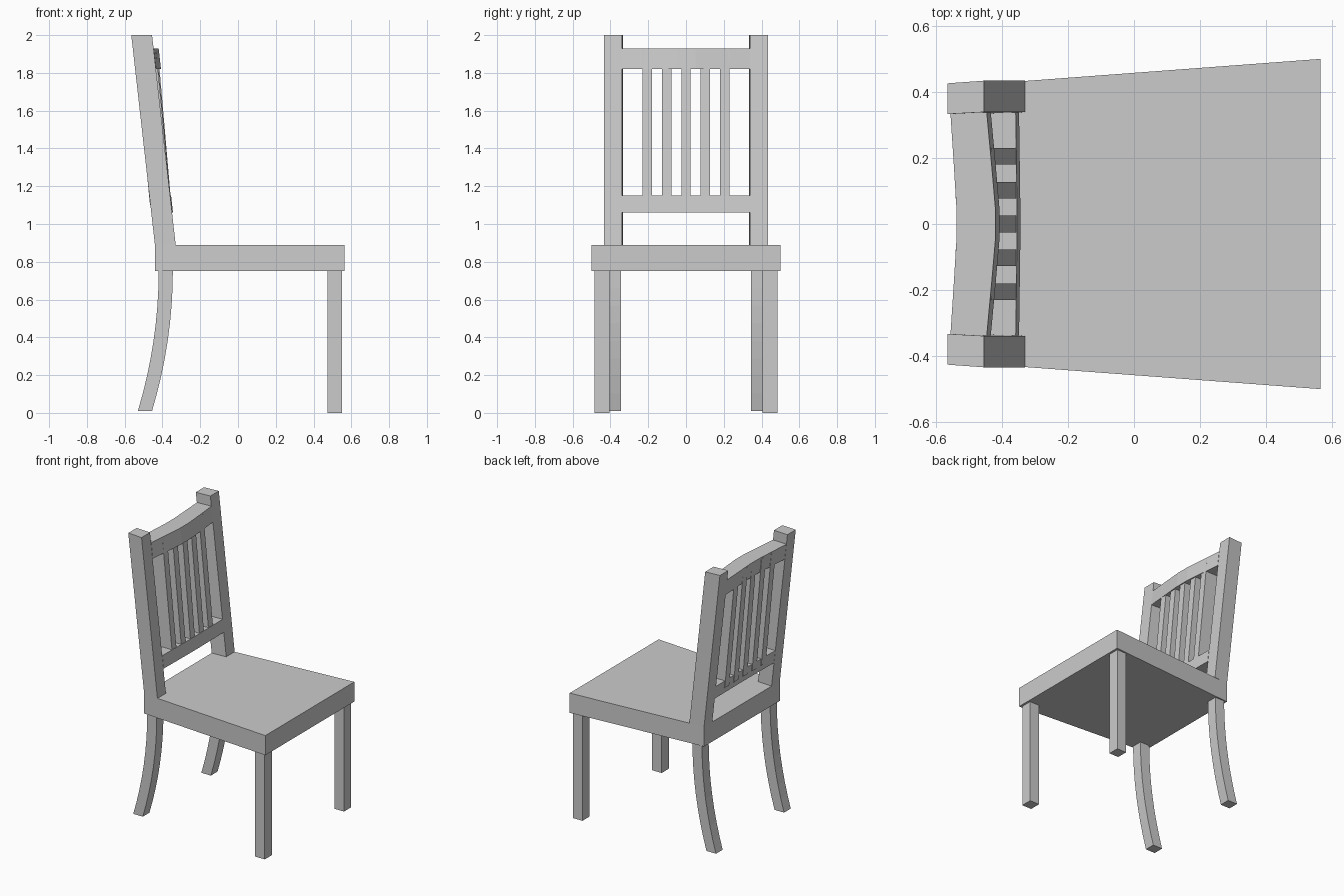
import bpy, bmesh

if "Cube" in bpy.data.objects:
    bpy.data.objects.remove(bpy.data.objects["Cube"])

SEAT_Z0, SEAT_Z1, TOP = 0.75, 0.89, 2.0


def lean(z):
    return -0.125 * (z - SEAT_Z1) / (TOP - SEAT_Z1)


def loft(name, rings, mirror=False):
    """Skin a list of equal-sized point rings and cap both ends."""
    bm = bmesh.new()
    vs = [[bm.verts.new(p) for p in r] for r in rings]
    n = len(rings[0])
    for a, b in zip(vs, vs[1:]):
        for i in range(n):
            j = (i + 1) % n
            bm.faces.new((a[i], a[j], b[j], b[i]))
    bm.faces.new(vs[0][::-1])
    bm.faces.new(vs[-1])
    bmesh.ops.recalc_face_normals(bm, faces=bm.faces)
    me = bpy.data.meshes.new(name)
    bm.to_mesh(me)
    bm.free()
    ob = bpy.data.objects.new(name, me)
    bpy.context.collection.objects.link(ob)
    if mirror:
        m = ob.modifiers.new("mirror", 'MIRROR')
        m.use_axis = (False, True, False)
        m.use_mirror_merge = False
    return ob


def rect(x0, x1, y0, y1, z):
    return [(x0, y0, z), (x1, y0, z), (x1, y1, z), (x0, y1, z)]


# Tapered seat, wider at the front edge (+x)
seat = [(-0.44, -0.425), (0.565, -0.5), (0.565, 0.5), (-0.44, 0.425)]
loft("seat", [[(x, y, z) for x, y in seat] for z in (SEAT_Z0, SEAT_Z1)])

# Straight front legs
loft("front_legs", [rect(0.475, 0.55, 0.405, 0.485, z) for z in (0, SEAT_Z0)], True)

# Back legs sweeping backwards
rings = []
for i in range(9):
    t = i / 8
    x = -0.42 - 0.11 * (1 - t) ** 2
    rings.append(rect(x, x + 0.075, 0.345, 0.42, 0.01 + (SEAT_Z0 - 0.01) * t))
loft("back_legs", rings, True)

# Leaning back posts, following the seat taper
post = [(-0.44, 0.333), (-0.33, 0.339), (-0.33, 0.434), (-0.44, 0.426)]
loft("back_posts", [[(x + lean(z), y, z) for x, y in post] for z in (SEAT_Z1, TOP)], True)


# Rails, bowed forward towards the middle
def rail(name, z0, z1, bow):
    rings = []
    for y, k in ((-0.338, 0), (-0.17, 0.6), (-0.05, 1), (0.05, 1), (0.17, 0.6), (0.338, 0)):
        f, b = -0.329 + bow * k, -0.439 + bow * 0.7 * k
        rings.append([(f + lean(z0), y, z0), (f + lean(z1), y, z1),
                      (b + lean(z1), y, z1), (b + lean(z0), y, z0)])
    loft(name, rings)


rail("upper_rail", 1.82, 1.93, 0.026)
rail("lower_rail", 1.06, 1.15, 0.004)

# Five slats between the rails
for i, y in enumerate((-0.205, -0.1025, 0, 0.1025, 0.205)):
    rings = []
    for z, bow in ((1.1, 0.003), (1.92, 0.024)):
        k = bow * (1 - abs(y) / 0.5)
        x = lean(z) + k
        rings.append(rect(x - 0.444, x - 0.332, y - 0.025, y + 0.025, z))
    loft(f"slat_{i + 1}", rings)
